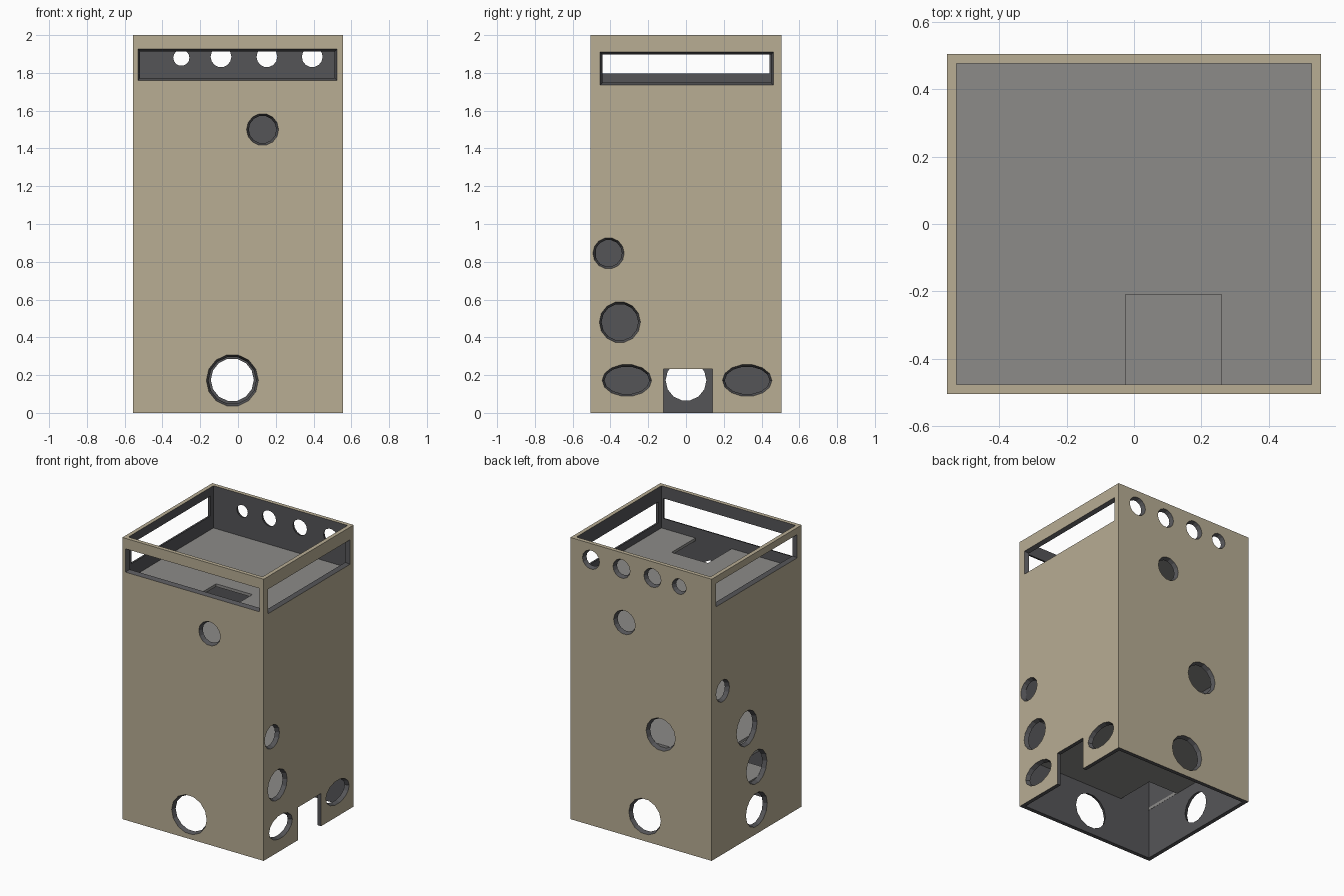
import bpy, bmesh, math

if "Cube" in bpy.data.objects:
    bpy.data.objects.remove(bpy.data.objects["Cube"])

HX, HY, H = 0.555, 0.505, 2.0      # outer half sizes and height
T = 0.028                          # wall thickness


def material(name, rgb):
    m = bpy.data.materials.new(name)
    m.diffuse_color = (*rgb, 1)
    m.use_nodes = True
    m.node_tree.nodes["Principled BSDF"].inputs["Base Color"].default_value = m.diffuse_color
    return m


tan = material("tan_board", (0.479, 0.418, 0.296))
dark = material("dark_lining", (0.091, 0.091, 0.097))
grey = material("grey_floor", (0.262, 0.258, 0.25))


def make_object(name, bm, mats):
    bmesh.ops.recalc_face_normals(bm, faces=bm.faces)
    me = bpy.data.meshes.new(name)
    bm.to_mesh(me)
    bm.free()
    for m in mats:
        me.materials.append(m)
    ob = bpy.data.objects.new(name, me)
    bpy.context.collection.objects.link(ob)
    return ob


def prism(bm, outline, z0, z1):
    lo = [bm.verts.new((x, y, z0)) for x, y in outline]
    hi = [bm.verts.new((x, y, z1)) for x, y in outline]
    bm.faces.new(lo)
    bm.faces.new(hi)
    n = len(outline)
    for i in range(n):
        j = (i + 1) % n
        bm.faces.new((lo[i], lo[j], hi[j], hi[i]))


# Hollow square tube, open at top and bottom
bm = bmesh.new()
loops = []
for hx, hy in ((HX, HY), (HX - T, HY - T)):
    for z in (0, H):
        loops.append([bm.verts.new((sx * hx, sy * hy, z))
                      for sx, sy in ((-1, -1), (1, -1), (1, 1), (-1, 1))])
for a, b in ((0, 1), (2, 3), (0, 2), (1, 3)):
    for i in range(4):
        j = (i + 1) % 4
        bm.faces.new((loops[a][i], loops[a][j], loops[b][j], loops[b][i]))
shell = make_object("tower_walls", bm, (tan, dark))

# Opening cutters, slightly narrower toward the inside
cut = bmesh.new()


def opening(side, u, v, ru, rv, sides=14, taper=0.012):
    rings = []
    for d in (-0.01, T + 0.008):
        k = taper * d / T
        if sides == 4:
            pts = [(u + a * (ru - k), v + b * (rv - k))
                   for a, b in ((-1, -1), (1, -1), (1, 1), (-1, 1))]
        else:
            pts = [(u + (ru - k) * math.cos(2 * math.pi * i / sides),
                    v + (rv - k) * math.sin(2 * math.pi * i / sides))
                   for i in range(sides)]
        place = {"front": lambda p: (p[0], -HY + d, p[1]),
                 "back": lambda p: (p[0], HY - d, p[1]),
                 "right": lambda p: (HX - d, p[0], p[1]),
                 "left": lambda p: (-HX + d, p[0], p[1])}[side]
        rings.append([cut.verts.new(place(p)) for p in pts])
    a, b = rings
    cut.faces.new(a)
    cut.faces.new(b)
    for i in range(sides):
        j = (i + 1) % sides
        cut.faces.new((a[i], a[j], b[j], b[i]))


# Long windows round the top
opening("front", -0.003, 1.843, 0.527, 0.083, 4)
opening("right", 0.004, 1.823, 0.459, 0.087, 4)
opening("left", 0.0, 1.868, 0.455, 0.083, 4)
# Doorway
opening("right", 0.01, 0.09, 0.13, 0.143, 4, 0)
# Round and oval openings: side, u, z, radius u, radius z
for hole in (("front", -0.03, 0.172, 0.138, 0.138),
             ("front", 0.13, 1.5, 0.085, 0.085),
             ("right", -0.41, 0.845, 0.083, 0.083),
             ("right", -0.35, 0.48, 0.109, 0.109),
             ("right", -0.313, 0.172, 0.131, 0.085),
             ("right", 0.324, 0.172, 0.131, 0.085),
             ("left", 0.38, 1.16, 0.075, 0.078),
             ("left", 0.11, 0.79, 0.115, 0.125),
             ("left", 0.0, 0.475, 0.115, 0.12),
             ("left", 0.0, 0.172, 0.12, 0.12),
             ("back", -0.03, 0.175, 0.126, 0.126),
             ("back", -0.155, 0.79, 0.115, 0.115),
             ("back", 0.13, 1.51, 0.085, 0.085),
             ("back", -0.3, 1.88, 0.055, 0.055),
             ("back", -0.09, 1.885, 0.067, 0.067),
             ("back", 0.153, 1.885, 0.067, 0.067),
             ("back", 0.393, 1.885, 0.067, 0.067)):
    opening(*hole)
cutter = make_object("opening_cutter", cut, (dark,))
cutter.hide_render = True

mod = shell.modifiers.new("openings", "BOOLEAN")
mod.operation = "DIFFERENCE"
mod.solver = "EXACT"
mod.object = cutter
bpy.context.view_layer.update()
dg = bpy.context.evaluated_depsgraph_get()
mesh = bpy.data.meshes.new_from_object(shell.evaluated_get(dg))
shell.modifiers.clear()
shell.data = mesh
bpy.data.objects.remove(cutter)
mesh.materials.clear()
mesh.materials.append(tan)
mesh.materials.append(dark)

# Outer faces and top rim are tan, everything else is dark
for p in mesh.polygons:
    c, n = p.center, p.normal
    outer = ((abs(c.x) > HX - 0.001 and abs(n.x) > 0.99) or
             (abs(c.y) > HY - 0.001 and abs(n.y) > 0.99) or
             (c.z > H - 0.001 and n.z > 0.99))
    p.material_index = 0 if outer else 1

# Floors, each with a climbing hole along the front or back edge
FX, FY = HX - T, HY - T
for i, (z, x0, x1, s) in enumerate(((0.38, -FX + 0.001, -0.29, -1),
                                    (0.705, 0.2, 0.48, 1),
                                    (1.035, -0.45, -0.17, -1),
                                    (1.37, -0.45, -0.17, 1),
                                    (1.70, -0.025, 0.26, -1))):
    inner = 0.19 if i == 0 else 0.21
    bm = bmesh.new()
    prism(bm, [(-FX, s * FY), (x0, s * FY), (x0, s * inner), (x1, s * inner),
               (x1, s * FY), (FX, s * FY), (FX, -s * FY), (-FX, -s * FY)],
          z - 0.02, z)
    make_object("floor_%d" % (i + 1), bm, (grey,))

# Partition between the front and back rooms under the top floor
bm = bmesh.new()
prism(bm, [(-FX, -0.01), (FX, -0.01), (FX, 0.01), (-FX, 0.01)], 1.37, 1.68)
make_object("partition", bm, (dark,))
